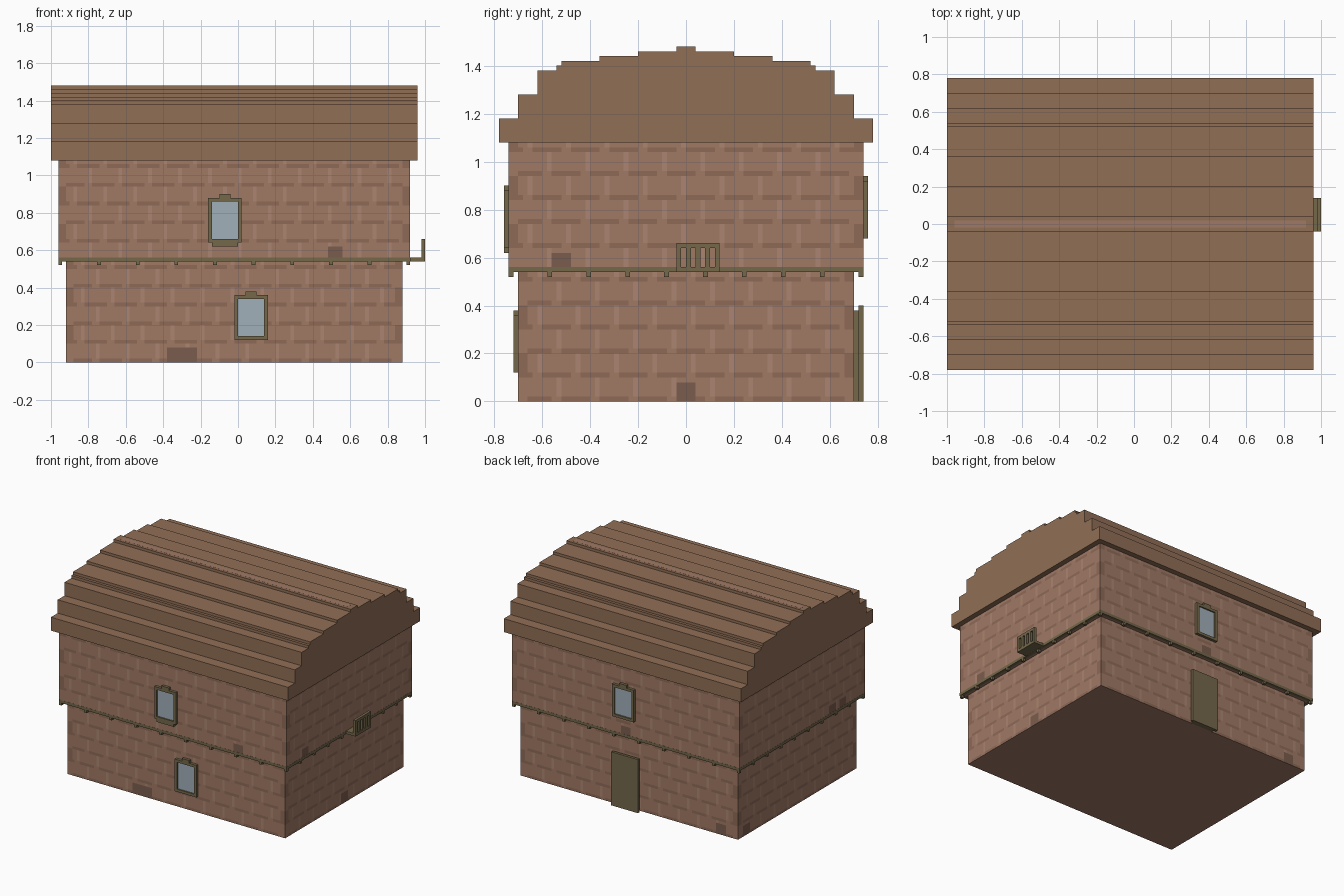
import bpy, bmesh

if "Cube" in bpy.data.objects:
    bpy.data.objects.remove(bpy.data.objects["Cube"])

V = 0.02  # block unit used across the model


def material(name, rgb):
    m = bpy.data.materials.new(name)
    m.diffuse_color = [(c / 255) ** 2.2 for c in rgb] + [1]
    m.use_nodes = True
    m.node_tree.nodes["Principled BSDF"].inputs["Base Color"].default_value = m.diffuse_color
    return m


BRICK = material("brick", (159, 121, 101))
COURSE = material("brick_course", (140, 105, 87))
JOINT = material("brick_joint", (170, 132, 112))
WORN = material("worn_brick", (122, 93, 78))
ROOF = material("roof_wood", (143, 110, 86))
TRIM = material("trim_wood", (116, 104, 76))
GLASS = material("glass", (160, 174, 184))


def finish(name, bm, mats):
    bmesh.ops.remove_doubles(bm, verts=bm.verts, dist=0.0005)
    bmesh.ops.recalc_face_normals(bm, faces=bm.faces)
    me = bpy.data.meshes.new(name)
    bm.to_mesh(me)
    bm.free()
    for m in mats:
        me.materials.append(m)
    ob = bpy.data.objects.new(name, me)
    bpy.context.collection.objects.link(ob)
    return ob


def boxes(name, mat, spans):
    """One object from boxes given as (x0, x1, y0, y1, z0, z1)."""
    bm = bmesh.new()
    for x0, x1, y0, y1, z0, z1 in spans:
        vs = bmesh.ops.create_cube(bm, size=1)["verts"]
        for v in vs:
            v.co = (x1 if v.co.x > 0 else x0, y1 if v.co.y > 0 else y0, z1 if v.co.z > 0 else z0)
    me = bpy.data.meshes.new(name)
    bm.to_mesh(me)
    bm.free()
    me.materials.append(mat)
    ob = bpy.data.objects.new(name, me)
    bpy.context.collection.objects.link(ob)
    return ob


def brick_kind(i, k, n):
    """Material index of one wall cell: staggered brick courses with corner blocks."""
    row = k // 5
    if min(i, n - 1 - i) < 2:
        return 1 if row % 2 else 0
    c = (i + 4 * (row % 2)) % 8
    if k % 5 == 0:
        return 0 if c in (0, 7) else 1
    return 2 if c == 0 else 0


def storey(name, x0, x1, y, z0, z1, worn):
    """Brick box; worn maps a side to the left edges and widths of dark patches."""
    bm = bmesh.new()
    nz = round((z1 - z0) / V)
    sides = {
        "front": (x0, x1, lambda u, z: (u, -y, z)),
        "back": (x0, x1, lambda u, z: (u, y, z)),
        "left": (-y, y, lambda u, z: (x0, u, z)),
        "right": (-y, y, lambda u, z: (x1, u, z)),
    }
    for side, (a, b, place) in sides.items():
        n = round((b - a) / V)
        for i in range(n):
            for k in range(nz):
                u, z = a + i * V, z0 + k * V
                f = bm.faces.new([bm.verts.new(place(p, q)) for p, q in
                                  ((u, z), (u + V, z), (u + V, z + V), (u, z + V))])
                f.material_index = brick_kind(i, k, n)
                if k < 4 and any(s - 0.001 < u + V / 2 < s + w for s, w in worn.get(side, ())):
                    f.material_index = 3
    bmesh.ops.remove_doubles(bm, verts=bm.verts, dist=0.0005)
    # floor and ceiling close the open rims
    for z in (z0, z1):
        rim = [e for e in bm.edges if e.is_boundary and all(abs(v.co.z - z) < 0.001 for v in e.verts)]
        bmesh.ops.contextual_create(bm, geom=rim)
    finish(name, bm, [BRICK, COURSE, JOINT, WORN])


storey("lower_walls", -0.92, 0.88, 0.70, 0.0, 0.54,
       {"front": [(-0.38, 0.16)], "right": [(-0.04, 0.08)],
        "back": [(-0.82, 0.08)], "left": [(0.56, 0.08)]})
storey("upper_walls", -0.96, 0.92, 0.74, 0.54, 1.08,
       {"front": [(0.48, 0.08)], "right": [(-0.56, 0.08)],
        "back": [(-0.06, 0.08)], "left": [(-0.40, 0.08), (-0.52, 0.08)]})

# Stepped barrel roof: half profile mirrored and extruded along x
steps = [(0.78, 1.08, 1.18), (0.70, 1.18, 1.28), (0.62, 1.28, 1.38), (0.54, 1.38, 1.40),
         (0.52, 1.40, 1.42), (0.36, 1.42, 1.44), (0.20, 1.44, 1.46), (0.04, 1.46, 1.48)]
half = [(y, z) for y, lo, hi in steps for z in (lo, hi)]
profile = half + [(-y, z) for y, z in reversed(half)]
bm = bmesh.new()
end = bm.faces.new([bm.verts.new((-1.0, y, z)) for y, z in profile])
ext = bmesh.ops.extrude_face_region(bm, geom=[end], use_keep_orig=True)["geom"]
bmesh.ops.translate(bm, vec=(1.96, 0, 0), verts=[g for g in ext if isinstance(g, bmesh.types.BMVert)])
finish("roof", bm, [ROOF])
boxes("ridge_strip", BRICK, [(-0.96, 0.92, -0.02, 0.02, 1.47, 1.4805)])

# Floor band between the storeys, just proud of the wall
e = 0.001
boxes("floor_band", TRIM, [
    (-0.96 - e, 0.92 + e, -0.74 - e, -0.72, 0.54 - e, 0.56),
    (-0.96 - e, 0.92 + e, 0.72, 0.74 + e, 0.54 - e, 0.56),
    (-0.96 - e, -0.94, -0.72, 0.72, 0.54 - e, 0.56),
    (0.90, 0.92 + e, -0.72, 0.72, 0.54 - e, 0.56)])

# Small beam ends under the overhang
pegs = []
for i in range(10):
    x = -0.96 + i * 1.86 / 9
    pegs += [(x, x + V, s, s + V, 0.52, 0.54) for s in (-0.74, 0.72)]
for i in range(1, 9):
    y = -0.74 + i * 1.46 / 9
    pegs += [(s, s + V, y, y + V, 0.52, 0.54) for s in (-0.96, 0.90)]
boxes("beam_ends", TRIM, pegs)


def window(name, x, z, wall, out, sill=False):
    """Frame 0.18 x 0.24 with a keystone, its lower left corner at x, z."""
    y0, y1 = sorted((wall, wall + out * V))
    bars = [(x, x + V, y0, y1, z, z + 0.24), (x + 0.16, x + 0.18, y0, y1, z, z + 0.24),
            (x + V, x + 0.16, y0, y1, z, z + V), (x + V, x + 0.16, y0, y1, z + 0.22, z + 0.24),
            (x + 0.06, x + 0.12, y0, y1, z + 0.24, z + 0.26)]
    if sill:
        bars.append((x + V, x + 0.16, y0, y1, z - V, z))
    boxes(name + "_frame", TRIM, bars)
    g0, g1 = sorted((wall, wall + out * 0.01))
    boxes(name + "_glass", GLASS, [(x + V, x + 0.16, g0, g1, z + V, z + 0.22)])


window("front_lower_window", -0.02, 0.12, -0.70, -1)
window("front_upper_window", -0.16, 0.64, -0.74, -1, sill=True)
window("back_upper_window", -0.10, 0.68, 0.74, 1)

# Door on the back: a narrow jamb with a wider leaf in front
boxes("door", TRIM, [(-0.10, 0.08, 0.70, 0.72, 0, 0.38), (-0.12, 0.10, 0.72, 0.74, 0, 0.40)])

# Balcony on the right side: platform, rails and bars
rail = [(0.98, 1.0, -0.04, 0.14, 0.54, 0.56), (0.98, 1.0, -0.04, 0.14, 0.64, 0.66)]
rail += [(0.98, 1.0, -0.04 + 0.04 * i, -0.02 + 0.04 * i, 0.56, 0.64) for i in range(5)]
boxes("balcony_rail", TRIM, rail)
boxes("balcony_floor", TRIM, [(0.92, 0.98, -0.04, 0.14, 0.54, 0.56)])
